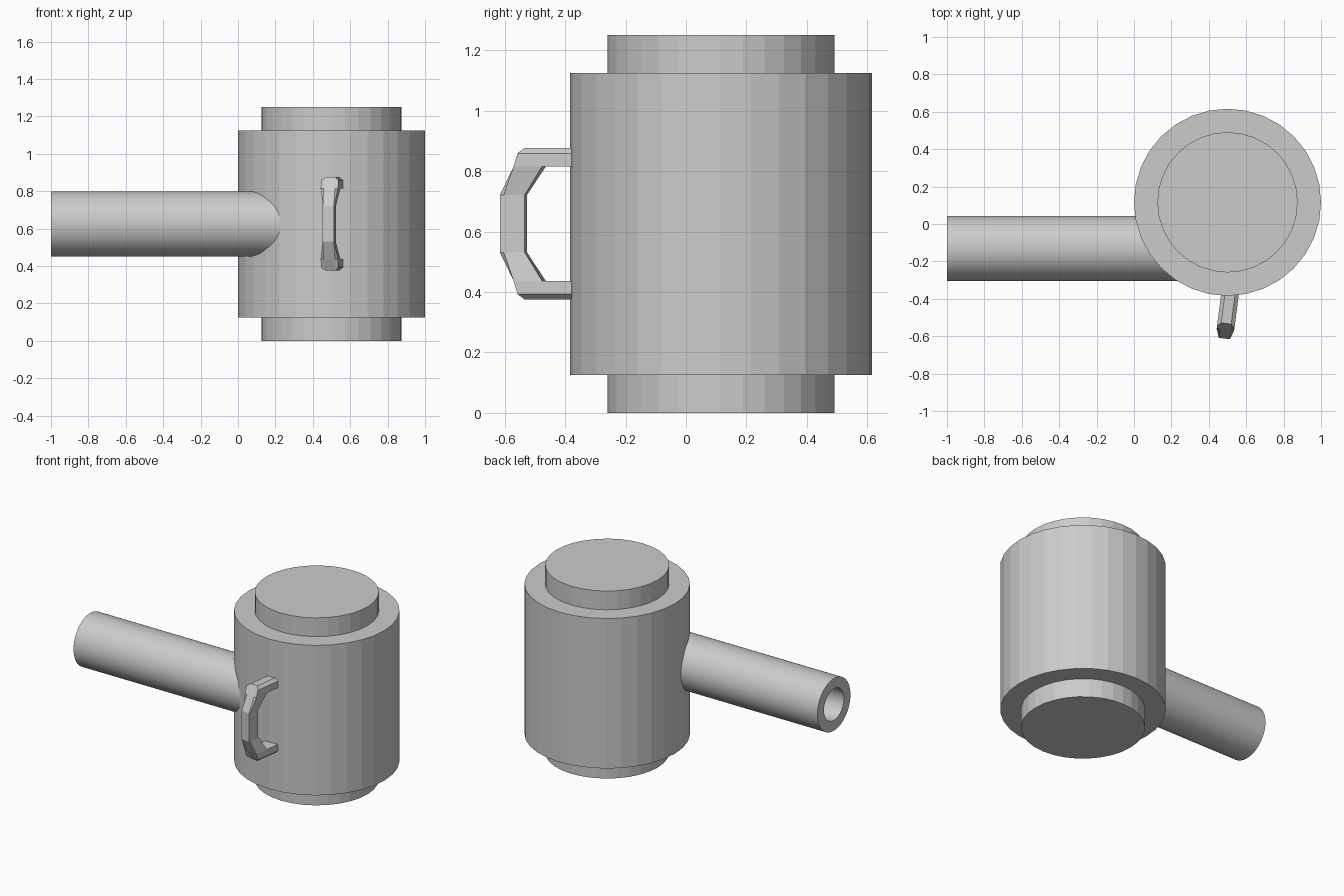
import bpy, bmesh, math
from mathutils import Matrix, Vector

if "Cube" in bpy.data.objects:
    bpy.data.objects.remove(bpy.data.objects["Cube"])

CX, CY, CZ = 0.5, 0.116, 0.626


def finish(bm, name):
    bmesh.ops.recalc_face_normals(bm, faces=bm.faces)
    me = bpy.data.meshes.new(name)
    bm.to_mesh(me)
    bm.free()
    ob = bpy.data.objects.new(name, me)
    bpy.context.collection.objects.link(ob)
    return ob


def disc(name, radius, z0, z1):
    bm = bmesh.new()
    bmesh.ops.create_cone(bm, cap_ends=True, segments=32, radius1=radius, radius2=radius,
                          depth=z1 - z0, matrix=Matrix.Translation((CX, CY, (z0 + z1) / 2)))
    return finish(bm, name)


# Drum with a smaller cap on each end
disc("drum", 0.5, 0.125, 1.125)
disc("bottom_cap", 0.375, 0.0, 0.125)
disc("top_cap", 0.375, 1.125, 1.25)

# Hollow pipe: rectangular wall profile revolved around the x axis
bm = bmesh.new()
profile = [(-1.0, 0.105), (-1.0, 0.174), (0.4, 0.174), (0.4, 0.105)]
n = 64
rings = []
for i in range(n):
    a = 2 * math.pi * i / n
    rings.append([bm.verts.new((x, -0.13 + r * math.cos(a), CZ + r * math.sin(a))) for x, r in profile])
for i in range(n):
    a, b = rings[i], rings[(i + 1) % n]
    for j in range(4):
        k = (j + 1) % 4
        bm.faces.new((a[j], a[k], b[k], b[j]))
pipe = finish(bm, "pipe")
bpy.context.view_layer.objects.active = pipe
pipe.select_set(True)
bpy.ops.object.shade_smooth_by_angle(angle=math.radians(30))

# Handle: sections of inner, shoulder and outer points as (half width, y, height from middle)
upper = [
    [(0.047, -0.36, 0.189), (0.047, -0.36, 0.233), (0.027, -0.36, 0.25)],
    [(0.047, -0.47, 0.189), (0.047, -0.552, 0.233), (0.027, -0.532, 0.25)],
    [(0.047, -0.47, 0.189), (0.047, -0.565, 0.189), (0.030, -0.567, 0.189)],
    [(0.030, -0.53, 0.095), (0.030, -0.600, 0.095), (0.030, -0.613, 0.095)],
]
lower = [[(w, y, -z) for w, y, z in s] for s in reversed(upper)]
bm = bmesh.new()
loops = []
for s in upper + lower:
    ring = [(w, y, z) for w, y, z in s] + [(-w, y, z) for w, y, z in reversed(s)]
    loops.append([bm.verts.new(p) for p in ring])
for a, b in zip(loops, loops[1:]):
    for j in range(6):
        k = (j + 1) % 6
        bm.faces.new((a[j], a[k], b[k], b[j]))
bm.faces.new(loops[0])
bm.faces.new(loops[-1])
bmesh.ops.remove_doubles(bm, verts=bm.verts, dist=0.0005)
# Slight twist of the handle towards the pipe
bmesh.ops.rotate(bm, verts=bm.verts, cent=Vector((0, -0.5, 0)),
                 matrix=Matrix.Rotation(math.radians(-7.4), 3, 'Z'))
bmesh.ops.translate(bm, verts=bm.verts, vec=(0.497, 0, CZ))
finish(bm, "handle")
